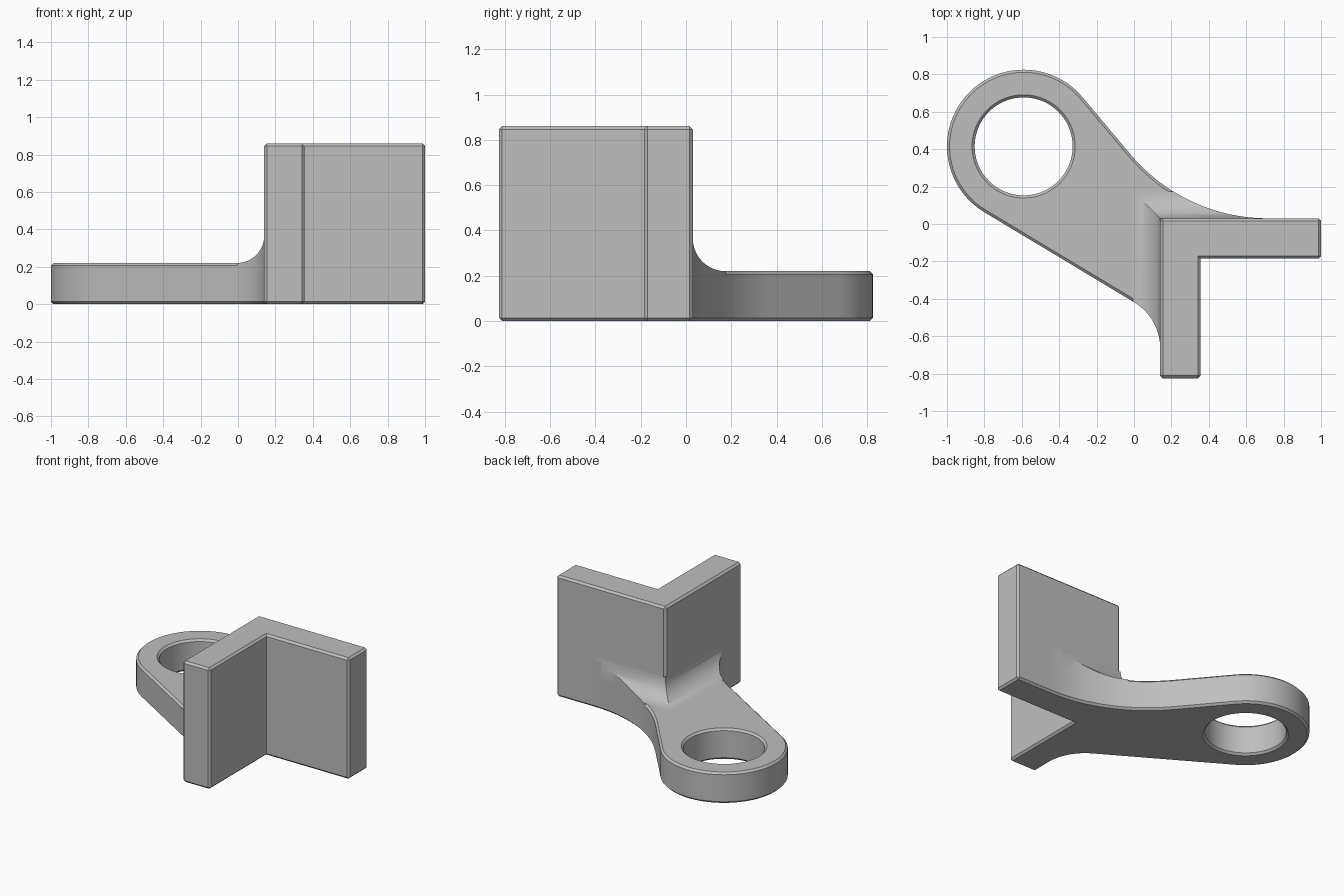
import bpy, bmesh, math
from mathutils import Vector, Matrix

if "Cube" in bpy.data.objects:
    bpy.data.objects.remove(bpy.data.objects["Cube"])

WALL_X, WALL_Y, WALL_T, HEIGHT = 0.14, 0.03, 0.215, 0.86
ARM_H, CHAMFER, FILLET = 0.22, 0.014, 0.145
RING, RING_R, HOLE_R = Vector((-0.59, 0.415)), 0.41, 0.262

metal = bpy.data.materials.new("plain grey")
metal.use_nodes = True
GREY = (0.52, 0.52, 0.52, 1)
metal.diffuse_color = GREY
metal.node_tree.nodes["Principled BSDF"].inputs["Base Color"].default_value = GREY


def make_object(name, bm):
    bmesh.ops.recalc_face_normals(bm, faces=bm.faces[:])
    mesh = bpy.data.meshes.new(name)
    bm.to_mesh(mesh)
    bm.free()
    mesh.materials.append(metal)
    ob = bpy.data.objects.new(name, mesh)
    bpy.context.collection.objects.link(ob)
    return ob


def loft(rings):
    """Closed solid through a list of (flat points, z) sections."""
    bm = bmesh.new()
    loops = [[bm.verts.new((p[0], p[1], z)) for p in pts] for pts, z in rings]
    n = len(loops[0])
    for a, b in zip(loops, loops[1:]):
        for i in range(n):
            j = (i + 1) % n
            bm.faces.new((a[i], a[j], b[j], b[i]))
    bm.faces.new(loops[0][::-1])
    bm.faces.new(loops[-1])
    bmesh.ops.recalc_face_normals(bm, faces=bm.faces[:])
    return bm


def circle(c, r, n=72):
    return [(c[0] + r * math.cos(math.tau * i / n),
             c[1] + r * math.sin(math.tau * i / n)) for i in range(n)]


def inset(pts, d):
    """Move a counter-clockwise outline inward by d."""
    out = []
    for i, p in enumerate(pts):
        e1 = (p - pts[i - 1]).normalized()
        e2 = (pts[(i + 1) % len(pts)] - p).normalized()
        n1, n2 = Vector((-e1.y, e1.x)), Vector((-e2.y, e2.x))
        out.append(p + (n1 + n2) * d / (1 + n1.dot(n2)))
    return out


def tangent_arc(p, q, r, n=16):
    """Circular arc from p to r, tangent to both lines meeting at q."""
    w = math.cos((q - p).angle(r - q) / 2)
    pts = []
    for i in range(n + 1):
        t = i / n
        a, b, c = (1 - t) ** 2, 2 * t * (1 - t) * w, t * t
        pts.append((p * a + q * b + r * c) / (a + b + c))
    return pts


def boolean(ob, cutter, operation):
    mod = ob.modifiers.new("cut", "BOOLEAN")
    mod.object, mod.operation, mod.solver = cutter, operation, "EXACT"
    bpy.context.view_layer.objects.active = ob
    bpy.ops.object.modifier_apply(modifier=mod.name)


def cylinder(name, start, end, r):
    start, end = Vector(start), Vector(end)
    axis = end - start
    bm = bmesh.new()
    bmesh.ops.create_cone(bm, cap_ends=True, segments=48, radius1=r,
                          radius2=r, depth=axis.length)
    turn = axis.to_track_quat("Z", "Y").to_matrix().to_4x4()
    bm.transform(Matrix.Translation((start + end) / 2) @ turn)
    return make_object(name, bm)


# Angle bracket: L-shaped prism with chamfered outer edges
x2, y2 = WALL_X + WALL_T, WALL_Y - WALL_T
ell = [(WALL_X, WALL_Y), (WALL_X, -0.825), (x2, -0.825),
       (x2, y2), (1, y2), (1, WALL_Y)]
bm = loft([(ell, 0), (ell, HEIGHT)])
bm.normal_update()
bmesh.ops.bevel(bm, geom=[e for e in bm.edges if e.is_convex],
                offset=CHAMFER, offset_type="OFFSET", segments=1,
                profile=0.5, affect="EDGES")
bracket = make_object("angle_bracket", bm)

# Arm outline: ring end, two tangent sides, curves running into the walls


def side(angle, turn, wall_axis, wall, curve):
    """Ring tangent point, curve start and wall corner of one side."""
    n = Vector((math.cos(angle), math.sin(angle)))
    d = Vector((n.y, -n.x)) * turn
    start = RING + n * RING_R
    corner = start + d * ((wall - start[wall_axis]) / d[wall_axis])
    return corner - d * curve, corner


a_up, a_low = math.radians(40), math.radians(239)
p, q = side(a_up, 1, 1, WALL_Y, 0.447)
upper = tangent_arc(p, q, q + Vector((0.447, 0)))
p, q = side(a_low, -1, 0, WALL_X, 0.163)
lower = tangent_arc(p, q, q + Vector((0, -0.163)))
arc = [RING + RING_R * Vector((math.cos(a), math.sin(a)))
       for a in (a_up + (a_low - a_up) * i / 44 for i in range(45))]
inside = [Vector((WALL_X + 0.1, lower[-1].y)),
          Vector((WALL_X + 0.1, WALL_Y - 0.1)),
          Vector((upper[-1].x, WALL_Y - 0.1))]
outline = arc + lower + inside + upper[::-1]
small = inset(outline, CHAMFER)

# Arm plate with chamfered rims and a large eye
arm = make_object("arm_plate", loft([(small, 0), (outline, CHAMFER),
                                     (outline, ARM_H - CHAMFER), (small, ARM_H)]))
flare = HOLE_R + CHAMFER + 0.05
eye = make_object("eye_cutter", loft([
    (circle(RING, flare), -0.05), (circle(RING, HOLE_R), CHAMFER),
    (circle(RING, HOLE_R), ARM_H - CHAMFER), (circle(RING, flare), ARM_H + 0.05)]))
boolean(arm, eye, "DIFFERENCE")

# Concave fillet between arm and walls, mitred round the bracket corner
fillet = make_object("wall_fillet", loft([(outline, ARM_H - CHAMFER), (outline, 0.5)]))


def block(d):
    return [(WALL_X - d, -2), (2, -2), (2, WALL_Y + d), (WALL_X - d, WALL_Y + d)]


steps = [math.pi / 2 * i / 14 for i in range(15)]
sections = [(block(FILLET), 0.1)]
sections += [(block(FILLET * (1 - math.sin(t))),
              ARM_H + FILLET * (1 - math.cos(t))) for t in steps]
sweep = make_object("fillet_cutter", loft(sections))
boolean(fillet, sweep, "INTERSECT")

# Bolt holes with shallow round seats on the outer wall faces
cutters = [eye, sweep]
for centre, out in (((0.68, WALL_Y, 0.48), Vector((0, 1, 0))),
                    ((WALL_X, -0.51, 0.48), Vector((-1, 0, 0)))):
    c = Vector(centre)
    seat = cylinder("seat_cutter", c - out * 0.004, c + out * 0.3, 0.15)
    bolt = cylinder("bolt_cutter", c - out * 0.4, c + out * 0.1, 0.086)
    boolean(bracket, seat, "DIFFERENCE")
    boolean(bracket, bolt, "DIFFERENCE")
    boolean(fillet, seat, "DIFFERENCE")
    cutters += [seat, bolt]

for ob in cutters:
    bpy.data.objects.remove(ob)

# Smooth curved faces, keep edges crisp
bpy.ops.object.select_all(action="DESELECT")
for ob in (bracket, arm, fillet):
    ob.select_set(True)
bpy.context.view_layer.objects.active = bracket
bpy.ops.object.shade_smooth_by_angle(angle=math.radians(25))
